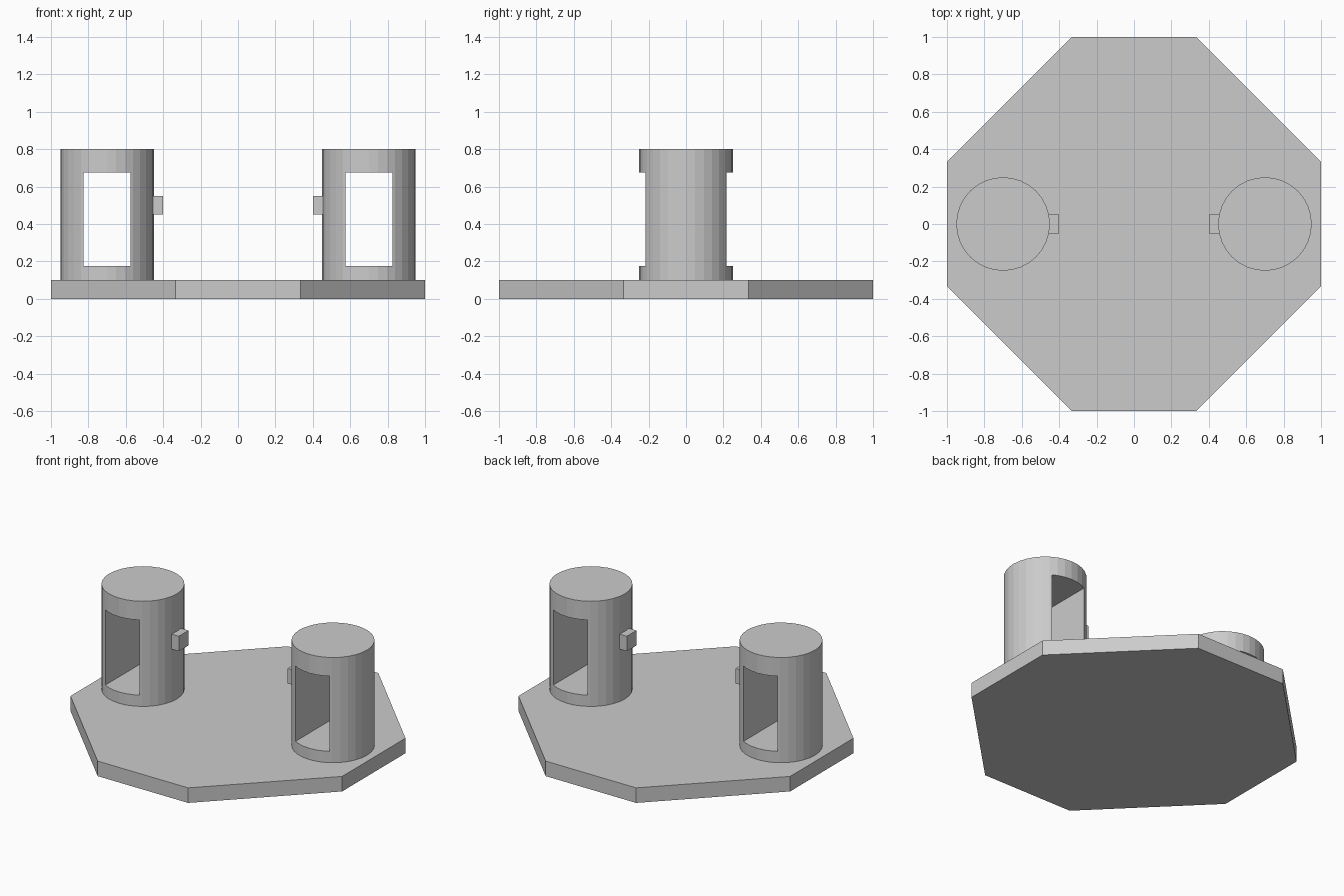
import bpy
import bmesh
from mathutils import Matrix, Vector

default_cube = bpy.data.objects.get("Cube")
if default_cube:
    bpy.data.objects.remove(default_cube, do_unlink=True)

# Single matte grey
grey = bpy.data.materials.new("plain grey")
grey.use_nodes = True
colour = (0.6, 0.6, 0.6, 1.0)
grey.diffuse_color = colour
grey.node_tree.nodes["Principled BSDF"].inputs["Base Color"].default_value = colour


def add_object(name, bm):
    mesh = bpy.data.meshes.new(name)
    bmesh.ops.recalc_face_normals(bm, faces=bm.faces)
    bm.to_mesh(mesh)
    bm.free()
    mesh.materials.append(grey)
    obj = bpy.data.objects.new(name, mesh)
    bpy.context.collection.objects.link(obj)
    return obj


def add_box(name, centre, size):
    bm = bmesh.new()
    bmesh.ops.create_cube(bm, size=1, matrix=Matrix.LocRotScale(Vector(centre), None, Vector(size)))
    return add_object(name, bm)


def add_cylinder(name, centre, radius, height):
    bm = bmesh.new()
    bmesh.ops.create_cone(bm, cap_ends=True, segments=32, radius1=radius, radius2=radius,
                          depth=height, matrix=Matrix.Translation(centre))
    return add_object(name, bm)


# Eight-sided base plate
half, short, thick = 1.0, 0.333, 0.1
outline = [(short, -half), (half, -short), (half, short), (short, half),
           (-short, half), (-half, short), (-half, -short), (-short, -half)]
bm = bmesh.new()
face = bm.faces.new([bm.verts.new((x, y, 0)) for x, y in outline])
top = bmesh.ops.extrude_face_region(bm, geom=[face], use_keep_orig=True)
bmesh.ops.translate(bm, vec=(0, 0, thick),
                    verts=[v for v in top["geom"] if isinstance(v, bmesh.types.BMVert)])
add_object("base_plate", bm)

# Two towers, each with a square passage and a small inward peg
for side, label in ((1, "left"), (-1, "right")):
    tower = add_cylinder(label + "_tower", (side * 0.7, 0, 0.45), 0.25, 0.7)
    cutter = add_box(label + "_passage_cutter", (side * 0.7, 0, 0.425), (0.25, 1, 0.5))
    cutter.hide_render = True
    cutter.hide_viewport = True
    cut = tower.modifiers.new("passage", 'BOOLEAN')
    cut.operation = 'DIFFERENCE'
    cut.solver = 'EXACT'
    cut.object = cutter
    add_box(label + "_peg", (side * 0.45, 0, 0.5), (0.1, 0.1, 0.1))
